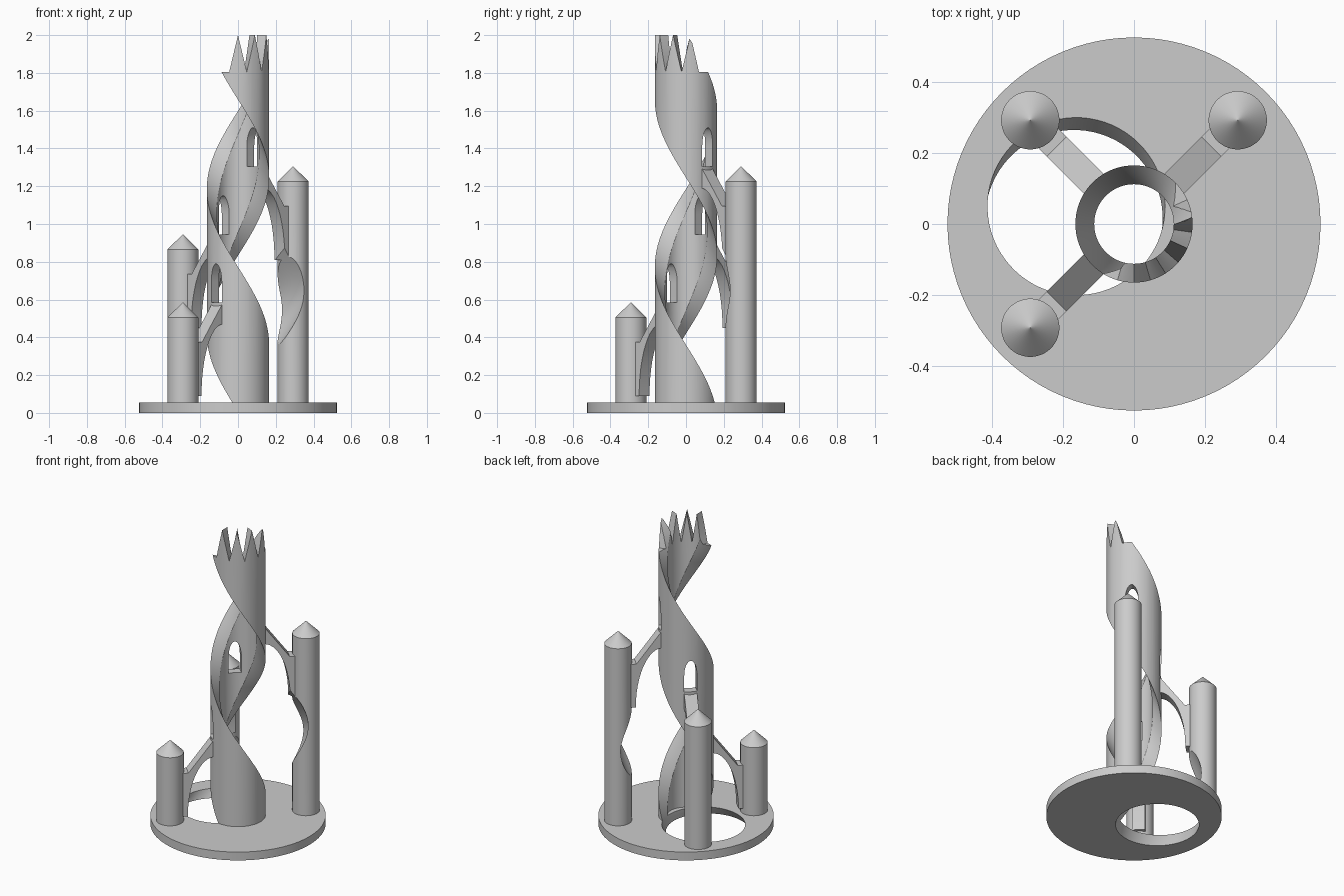
import bpy, bmesh, math
from math import sin, cos, radians, pi
from mathutils import Matrix

old = bpy.data.objects.get("Cube")
if old:
    bpy.data.objects.remove(old)

grey = bpy.data.materials.new("stone_grey")
grey.use_nodes = True
COLOUR = (0.6, 0.6, 0.6, 1)
grey.diffuse_color = COLOUR
grey.node_tree.nodes["Principled BSDF"].inputs["Base Color"].default_value = COLOUR

BASE_TOP, WALL_TOP, CROWN_TOP = 0.055, 1.805, 2.0
OUTER, INNER = 0.165, 0.112
PILLAR_DIST = 0.413


def make_object(name, bm):
    bmesh.ops.recalc_face_normals(bm, faces=bm.faces)
    mesh = bpy.data.meshes.new(name)
    bm.to_mesh(mesh)
    bm.free()
    mesh.materials.append(grey)
    obj = bpy.data.objects.new(name, mesh)
    bpy.context.collection.objects.link(obj)
    return obj


def loft(name, rings, closed=False):
    """Skin equal-length rings; closed joins the last ring to the first."""
    bm = bmesh.new()
    vs = [[bm.verts.new(p) for p in ring] for ring in rings]
    n = len(vs[0])
    pairs = list(zip(vs, vs[1:]))
    if closed:
        pairs.append((vs[-1], vs[0]))
    else:
        bm.faces.new(vs[0])
        bm.faces.new(vs[-1])
    for a, b in pairs:
        for i in range(n):
            j = (i + 1) % n
            bm.faces.new((a[i], a[j], b[j], b[i]))
    return make_object(name, bm)


def circle(radius, z, cx=0, cy=0, n=64, turn=0):
    return [(cx + radius * cos(turn + 2 * pi * i / n),
             cy + radius * sin(turn + 2 * pi * i / n), z) for i in range(n)]


def radial_prism(name, profile, width, angle):
    """Extrude a (distance, height) profile sideways and turn it about z."""
    obj = loft(name, [[(r, y, z) for r, z in profile]
                      for y in (-width / 2, width / 2)])
    obj.data.transform(Matrix.Rotation(angle, 4, 'Z'))
    return obj


def subtract(obj, cutters):
    for cutter in cutters:
        mod = obj.modifiers.new("cut", 'BOOLEAN')
        mod.operation = 'DIFFERENCE'
        mod.solver = 'EXACT'
        mod.object = cutter
        bpy.context.view_layer.objects.active = obj
        bpy.ops.object.modifier_apply(modifier=mod.name)


# Twisted column that carves the spiral through every part
def spiral_ring(z):
    a = radians(163 - 218 * (z - BASE_TOP))
    return circle(0.25, z, 0.17 * cos(a), 0.17 * sin(a), 72, a)


STEPS = 90
spiral = loft("spiral_cutter", [spiral_ring(-0.06 + 2.2 * i / STEPS)
                                for i in range(STEPS + 1)])
bm = bmesh.new()
bm.from_mesh(spiral.data)
bmesh.ops.triangulate(bm, faces=bm.faces)
bm.to_mesh(spiral.data)
bm.free()

parts = []

# Round base plate
parts.append(loft("base_plate", [circle(0.525, z, n=96) for z in (0, BASE_TOP)]))

# Hollow tower, its rim rising into four pointed teeth
PER_TOOTH, TEETH = 8, 4
COLUMNS = 11 * PER_TOOTH
columns = []
for i in range(COLUMNS):
    a = 2 * pi * (i - PER_TOOTH / 2) / COLUMNS - pi / 2
    rise = 0
    if i < TEETH * PER_TOOTH:
        rise = 1 - abs(2 * (i % PER_TOOTH) / PER_TOOTH - 1)
    top = WALL_TOP + (CROWN_TOP - WALL_TOP) * rise
    columns.append([(r * cos(a), r * sin(a), z) for r, z in
                    ((OUTER, 0.02), (OUTER, top), (INNER, top), (INNER, 0.02))])
tower = loft("tower", columns, closed=True)
parts.append(tower)

# Pillars with conical caps, flying buttresses and arched doorways
windows = []
for name, degrees, eave in (("front", -135, 0.505), ("back_right", 135, 0.865),
                            ("back_left", 45, 1.225)):
    a = radians(degrees)
    x, y = PILLAR_DIST * cos(a), PILLAR_DIST * sin(a)
    parts.append(loft(name + "_pillar", [
        circle(0.082, 0.01, x, y), circle(0.082, eave, x, y),
        circle(0.0005, eave + 0.08, x, y)]))

    sill = eave + 0.08
    profile = [(0.15, sill), (0.308, eave - 0.13), (0.36, eave - 0.13),
               (0.36, eave - 0.415), (0.312, eave - 0.415)]
    for i in range(1, 13):
        t = i / 12 * pi / 2
        profile.append((0.15 + 0.162 * cos(t), eave - 0.415 + 0.38 * sin(t)))
    parts.append(radial_prism(name + "_buttress", profile, 0.078, a))

    bm = bmesh.new()
    arch = [(-0.039, sill), (0.039, sill)]
    arch += [(0.039 * cos(pi * i / 16), sill + 0.105 + 0.1 * sin(pi * i / 16))
             for i in range(17)]
    turn = Matrix.Rotation(a, 4, 'Z')
    windows.append(loft(name + "_doorway_cutter",
                        [[turn @ Matrix.Translation((r, w, z)).translation
                          for w, z in arch] for r in (0.05, 0.22)]))
    bm.free()

# Carve and shade
subtract(tower, windows)
for part in parts:
    subtract(part, [spiral])
    bpy.ops.object.select_all(action='DESELECT')
    part.select_set(True)
    bpy.context.view_layer.objects.active = part
    bpy.ops.object.shade_smooth_by_angle(angle=radians(30))

for cutter in windows + [spiral]:
    bpy.data.objects.remove(cutter)
